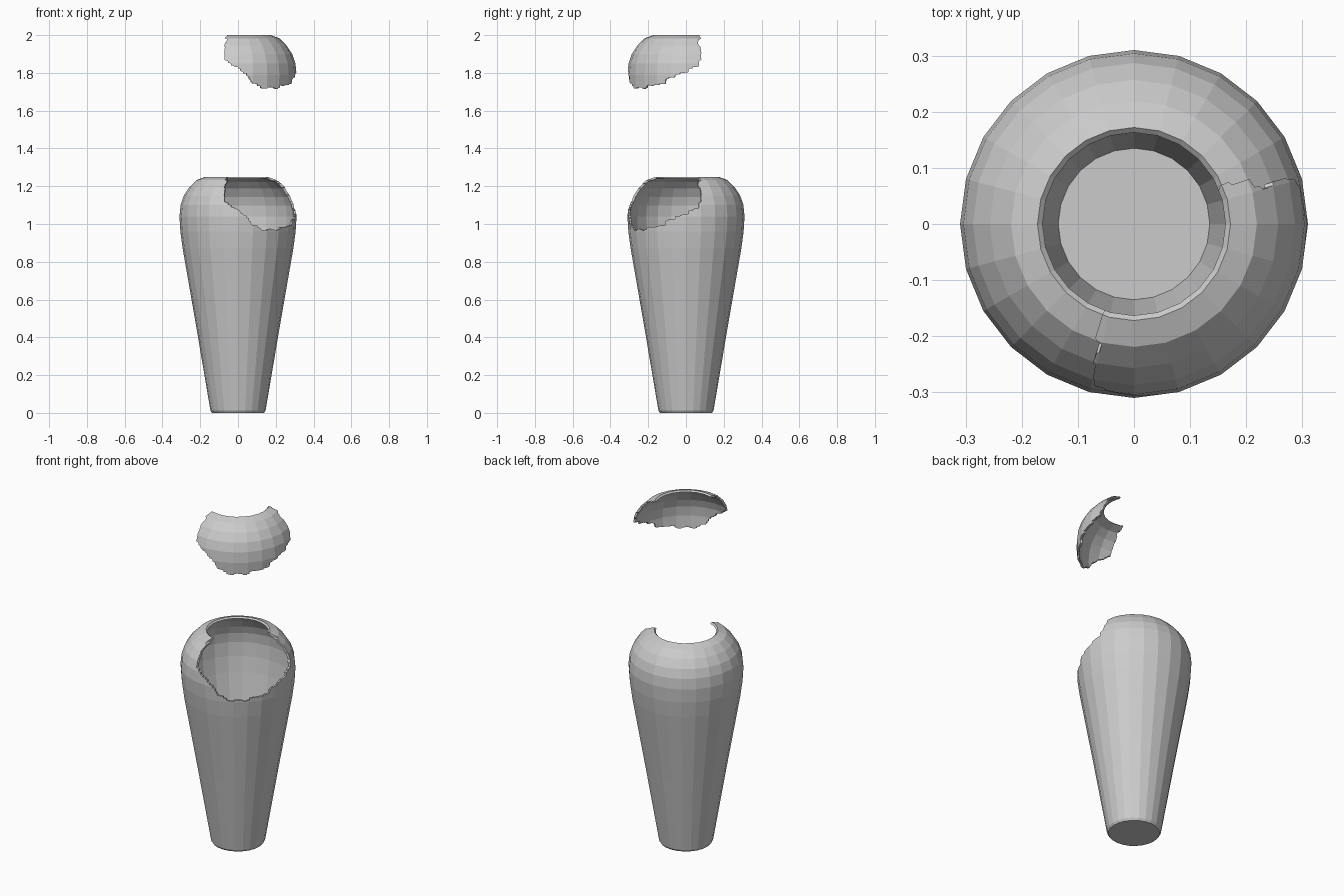
import bpy, bmesh, math, random

if "Cube" in bpy.data.objects:
    bpy.data.objects.remove(bpy.data.objects["Cube"])

random.seed(4)
SIDES = 24
LIFT = 0.75


def link(name, bm):
    bmesh.ops.recalc_face_normals(bm, faces=bm.faces)
    me = bpy.data.meshes.new(name)
    bm.to_mesh(me)
    bm.free()
    ob = bpy.data.objects.new(name, me)
    bpy.context.collection.objects.link(ob)
    return ob


# Thin-walled vase: outer wall up, over the rim, inner wall down to the floor
OUTER = [(0.138, 0), (0.146, 0.012), (0.22, 0.45), (0.293, 0.87), (0.305, 0.96),
         (0.31, 1.04), (0.304, 1.10), (0.287, 1.15), (0.257, 1.195), (0.219, 1.233), (0.172, 1.25)]
INNER = [(0.163, 1.242), (0.212, 1.222), (0.248, 1.187), (0.276, 1.143), (0.292, 1.097),
         (0.298, 1.04), (0.293, 0.96), (0.281, 0.87), (0.208, 0.45), (0.135, 0.02)]


def vase(name):
    bm = bmesh.new()
    rings = []
    for r, z in OUTER + INNER:
        rings.append([bm.verts.new((r * math.sin(2 * math.pi * i / SIDES),
                                    r * math.cos(2 * math.pi * i / SIDES), z))
                      for i in range(SIDES)])
    for a, b in zip(rings, rings[1:]):
        for i in range(SIDES):
            j = (i + 1) % SIDES
            bm.faces.new((a[i], a[j], b[j], b[i]))
    bm.faces.new(rings[0])
    bm.faces.new(rings[-1])
    return link(name, bm)


# Fracture line: (angle in degrees from the front-right corner, height)
CRACK = [(-64, 1.32), (-64, 1.245), (-60, 1.225), (-61.5, 1.20), (-60, 1.17), (-59, 1.13),
         (-52, 1.10), (-45, 1.08), (-40, 1.055), (-34, 1.03), (-31, 1.00), (-25, 0.985),
         (-19, 0.967), (-10, 0.975), (-1, 0.965), (4, 0.985), (12, 0.985), (21, 0.99),
         (27, 1.02), (34, 1.03), (43, 1.05), (52, 1.075), (58, 1.09), (61, 1.14),
         (62, 1.18), (60, 1.205), (64, 1.228), (69, 1.245), (69, 1.32)]


def fracture_cutter():
    line = []
    for (p, z), (q, w) in zip(CRACK, CRACK[1:]):
        line.append((p, z))
        line.append(((p + q) / 2 + random.uniform(-.6, .6),
                     (z + w) / 2 + random.uniform(-.005, .005)))
    line.append(CRACK[-1])
    bm = bmesh.new()
    loops = [[bm.verts.new((r * math.cos(math.radians(p - 45)),
                            r * math.sin(math.radians(p - 45)), z)) for p, z in line]
             for r in (0.03, 1.0)]
    n = len(line)
    for i in range(n):
        j = (i + 1) % n
        bm.faces.new((loops[0][i], loops[0][j], loops[1][j], loops[1][i]))
    for lp in loops:
        bm.faces.new(lp)
    bmesh.ops.triangulate(bm, faces=bm.faces[:])
    ob = link("fracture_cutter", bm)
    ob.hide_render = True
    return ob


def cut(ob, cutter, operation):
    mod = ob.modifiers.new("fracture", 'BOOLEAN')
    mod.operation = operation
    mod.solver = 'EXACT'
    mod.object = cutter
    bpy.context.view_layer.objects.active = ob
    bpy.ops.object.modifier_apply(modifier=mod.name)


# Broken body, and the matching shard floating above it
cutter = fracture_cutter()
body = vase("vase_body")
shard = vase("vase_shard")
cut(body, cutter, 'DIFFERENCE')
cut(shard, cutter, 'INTERSECT')
shard.location.z = LIFT
bpy.data.objects.remove(cutter)
